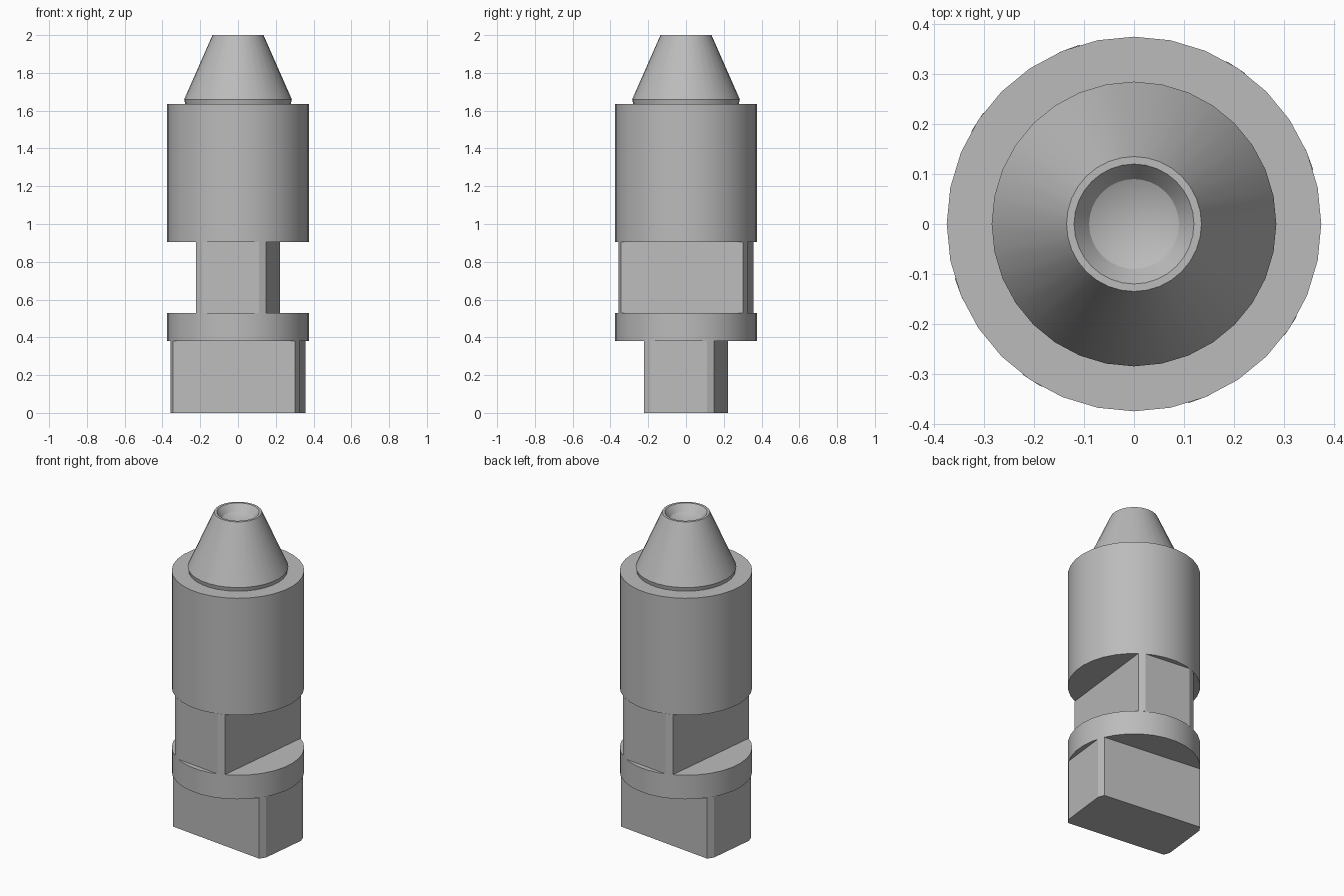
import bpy, bmesh, math

cube = bpy.data.objects.get("Cube")
if cube:
    bpy.data.objects.remove(cube)

RADIUS = 0.375

metal = bpy.data.materials.new("grey_metal")
metal.use_nodes = True
metal.diffuse_color = (0.5, 0.5, 0.5, 1)
metal.node_tree.nodes["Principled BSDF"].inputs["Base Color"].default_value = (0.5, 0.5, 0.5, 1)


def finish(name, bm):
    bmesh.ops.remove_doubles(bm, verts=bm.verts, dist=1e-5)
    bmesh.ops.recalc_face_normals(bm, faces=bm.faces)
    mesh = bpy.data.meshes.new(name)
    bm.to_mesh(mesh)
    bm.free()
    mesh.materials.append(metal)
    obj = bpy.data.objects.new(name, mesh)
    bpy.context.collection.objects.link(obj)
    bpy.ops.object.select_all(action='DESELECT')
    obj.select_set(True)
    bpy.context.view_layer.objects.active = obj
    bpy.ops.object.shade_smooth_by_angle(angle=math.radians(25))
    return obj


def lathe(name, profile, sides):
    """Spin a closed (radius, z) profile that starts and ends on the axis."""
    bm = bmesh.new()
    verts = [bm.verts.new((r, 0, z)) for r, z in profile]
    edges = [bm.edges.new(pair) for pair in zip(verts, verts[1:])]
    bmesh.ops.spin(bm, geom=verts + edges, cent=(0, 0, 0), axis=(0, 0, 1),
                   angle=math.tau, steps=sides, use_duplicate=False)
    return finish(name, bm)


def flatted_block(name, z0, z1, turn):
    """Round stock with two milled flats and faceted ends."""
    bm = bmesh.new()
    ring = []
    for half in (0, 180):
        for a in (-36.3, -30, 17.2, 23.5):
            t = math.radians(a + half + turn)
            ring.append(bm.verts.new((RADIUS * math.cos(t), RADIUS * math.sin(t), z0)))
    base = bm.faces.new(ring)
    top = bmesh.ops.extrude_face_region(bm, geom=[base], use_keep_orig=True)
    bmesh.ops.translate(bm, vec=(0, 0, z1 - z0),
                        verts=[v for v in top["geom"] if isinstance(v, bmesh.types.BMVert)])
    return finish(name, bm)


def drum(name, z0, z1):
    return lathe(name, [(0, z0), (RADIUS, z0), (RADIUS, z1), (0, z1)], 32)


# Lower tang, collar, crosswise neck and main barrel
flatted_block("lower_tang", 0, 0.38, 0)
drum("collar", 0.38, 0.53)
flatted_block("neck", 0.53, 0.905, 90)
drum("barrel", 0.905, 1.635)

# Tapered nose with a chamfered, drilled recess
lathe("nose", [(0, 1.635), (0.28, 1.635), (0.285, 1.66), (0.135, 2.0), (0.12, 2.0),
               (0.09, 1.96), (0, 1.92)], 32)
